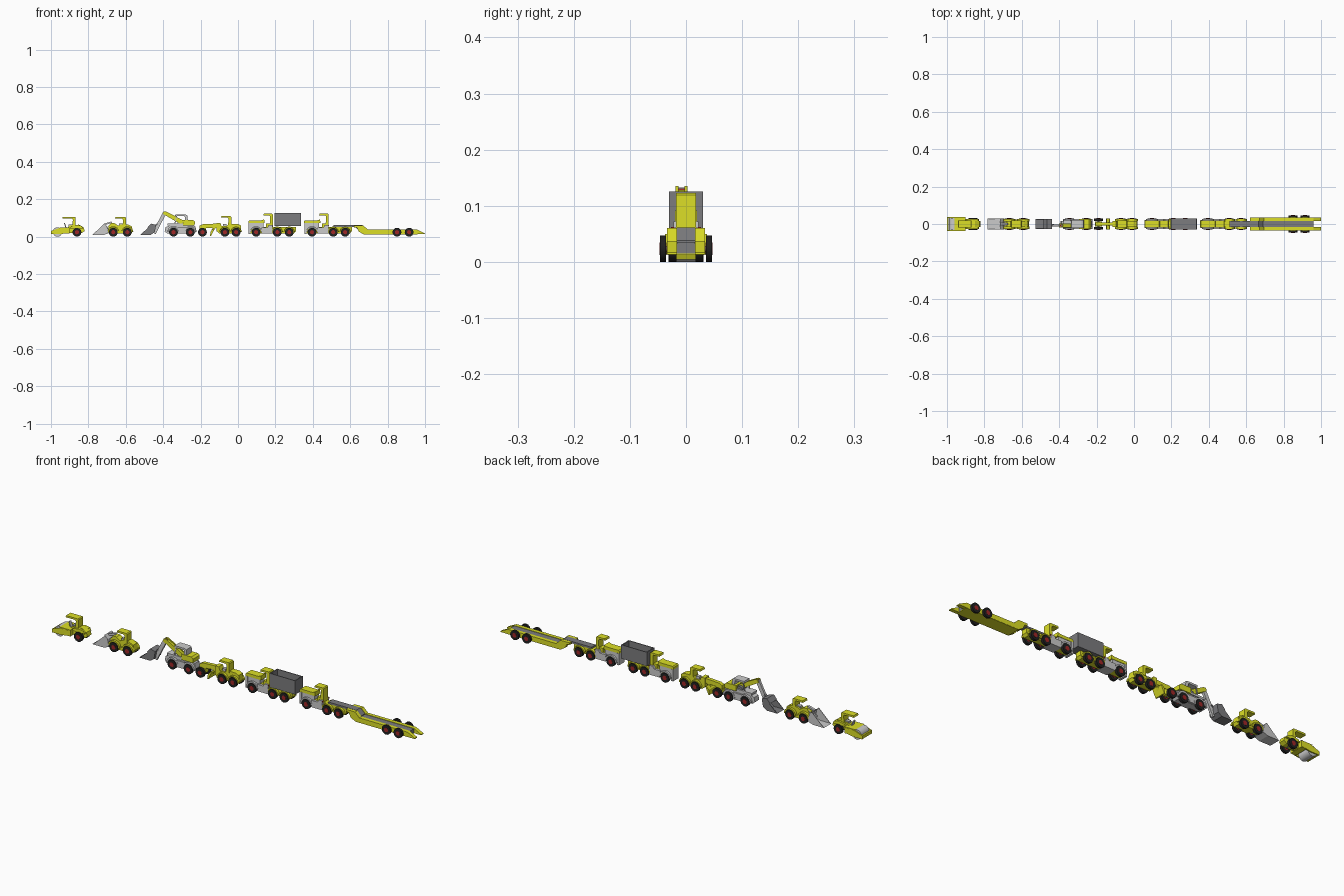
import bpy, bmesh, math
from mathutils import Matrix


def material(name, rgb):
    m = bpy.data.materials.new(name)
    m.diffuse_color = (*rgb, 1)
    return m


YELLOW = material("yellow", (0.72, 0.74, 0.02))
DARK = material("dark_grey", (0.2, 0.2, 0.21))
LIGHT = material("light_grey", (0.6, 0.6, 0.6))
BLACK = material("rubber", (0.015, 0.015, 0.015))
RED = material("hub_red", (0.35, 0.02, 0.02))


def finish(name, bm, mat):
    bmesh.ops.recalc_face_normals(bm, faces=bm.faces)
    mesh = bpy.data.meshes.new(name)
    bm.to_mesh(mesh)
    bm.free()
    ob = bpy.data.objects.new(name, mesh)
    bpy.context.collection.objects.link(ob)
    mesh.materials.append(mat)
    return ob


def prism(name, pts, w, mat, y=0.0, dx=0.0):
    """Side profile (x, z) extruded to half width w around y."""
    bm = bmesh.new()
    f = bm.faces.new([bm.verts.new((px + dx, y - w, pz)) for px, pz in pts])
    r = bmesh.ops.extrude_face_region(bm, geom=[f])
    bmesh.ops.translate(bm, verts=[v for v in r["geom"] if isinstance(v, bmesh.types.BMVert)], vec=(0, 2 * w, 0))
    return finish(name, bm, mat)


def box(name, x0, x1, z0, z1, w, mat, y=0.0, dx=0.0):
    return prism(name, [(x0, z0), (x1, z0), (x1, z1), (x0, z1)], w, mat, y, dx)


def pair(make, name, *args, y, **kw):
    for s in (-1, 1):
        make(name, *args, y=s * y, **kw)


def bar(name, a, b, t, w, mat, y=0.0):
    """Straight beam of thickness t between two side-view points."""
    d = math.hypot(b[0] - a[0], b[1] - a[1])
    nx, nz = -(b[1] - a[1]) / d * t / 2, (b[0] - a[0]) / d * t / 2
    prism(name, [(a[0] + nx, a[1] + nz), (a[0] - nx, a[1] - nz), (b[0] - nx, b[1] - nz), (b[0] + nx, b[1] + nz)], w, mat, y)


def cyl(name, x, z, r, w, mat, y=0.0, seg=24):
    bm = bmesh.new()
    bmesh.ops.create_cone(bm, cap_ends=True, segments=seg, radius1=r, radius2=r, depth=2 * w,
                          matrix=Matrix.Translation((x, y, z)) @ Matrix.Rotation(math.pi / 2, 4, "X"))
    ob = finish(name, bm, mat)
    for p in ob.data.polygons:
        p.use_smooth = len(p.vertices) == 4


def wheels(prefix, xs, y=0.0235, w=0.0065, r=0.0235):
    for x in xs:
        cyl(prefix + "_axle", x, r, 0.005, y, DARK)
        for s in (-1, 1):
            cyl(prefix + "_tyre", x, r, r, w, BLACK, s * y)
            cyl(prefix + "_hub", x, r, 0.011, w + 0.0008, RED, s * y)


def canopy(prefix, x0, x1, z0, z1, w=0.018, t=0.009, dx=0.0):
    """Rear wall with an overhanging roof."""
    prism(prefix + "_canopy", [(x1 - 0.017, z0), (x1, z0), (x1, z1 - 0.004), (x1 - 0.004, z1), (x0 + 0.003, z1),
                               (x0, z1 - t), (x1 - 0.02, z1 - t), (x1 - 0.015, z1 - t - 0.005)], w, YELLOW, dx=dx)


def arch(name, cx, r, t, w, mat, y=0.0):
    """Half-ring mudguard around a wheel."""
    steps = [math.pi * i / 10 for i in range(11)]
    pts = [(cx + (r + t) * math.cos(a), 0.0235 + (r + t) * math.sin(a)) for a in steps]
    pts += [(cx + r * math.cos(a), 0.0235 + r * math.sin(a)) for a in reversed(steps)]
    prism(name, pts, w, mat, y)


def shell(name, pts, w, mat, t=0.004):
    """Open scoop: profile strip between two end cheeks."""
    inner = [(x - t * 0.9, z + t * 0.4) for x, z in pts]
    prism(name + "_back", pts + inner[::-1], w, mat)
    pair(prism, name + "_cheek", pts, 0.0015, mat, y=w - 0.0015)


# Road roller
cyl("roller_drum", -0.965, 0.025, 0.025, 0.031, LIGHT, seg=32)
pair(prism, "roller_drum_frame", [(-1, 0.013), (-0.95, 0.013), (-0.905, 0.02), (-0.905, 0.046), (-0.955, 0.046), (-1, 0.03)], 0.003, YELLOW, y=0.035)
box("roller_frame_front", -1, -0.992, 0.014, 0.03, 0.038, YELLOW)
prism("roller_frame_top", [(-0.96, 0.05), (-0.9, 0.05), (-0.9, 0.018), (-0.93, 0.018), (-0.935, 0.042)], 0.037, YELLOW)
prism("roller_body", [(-0.915, 0.02), (-0.835, 0.02), (-0.82, 0.03), (-0.826, 0.05), (-0.85, 0.064), (-0.9, 0.06), (-0.915, 0.045)], 0.016, YELLOW)
pair(prism, "roller_fender", [(-0.9, 0.044), (-0.828, 0.044), (-0.835, 0.057), (-0.86, 0.062), (-0.892, 0.056)], 0.006, YELLOW, y=0.02)
box("roller_seat", -0.905, -0.885, 0.055, 0.066, 0.009, LIGHT)
bar("roller_steering", (-0.918, 0.045), (-0.929, 0.074), 0.005, 0.008, LIGHT)
canopy("roller", -0.94, -0.868, 0.055, 0.106)
wheels("roller", [-0.861], y=0.025)

# Wheel loader
shell("loader_bucket", [(-0.78, 0.008), (-0.72, 0.008), (-0.693, 0.018), (-0.7, 0.055), (-0.714, 0.07)], 0.029, LIGHT)
pair(bar, "loader_arm", (-0.715, 0.03), (-0.68, 0.062), 0.01, 0.003, LIGHT, y=0.01)
bar("loader_tilt_link", (-0.713, 0.066), (-0.675, 0.077), 0.008, 0.006, LIGHT)
prism("loader_body", [(-0.692, 0.02), (-0.57, 0.016), (-0.562, 0.03), (-0.568, 0.055), (-0.59, 0.066), (-0.625, 0.066),
                      (-0.64, 0.058), (-0.66, 0.072), (-0.68, 0.072), (-0.692, 0.055)], 0.016, YELLOW)
for x in (-0.667, -0.592):
    pair(arch, "loader_fender", x, 0.0255, 0.007, 0.0065, YELLOW, y=0.021)
box("loader_step", -0.648, -0.612, 0.016, 0.03, 0.024, YELLOW)
box("loader_seat", -0.637, -0.617, 0.058, 0.07, 0.009, LIGHT)
canopy("loader", -0.658, -0.6, 0.055, 0.105)
wheels("loader", [-0.667, -0.592])

# Wheeled excavator
shell("digger_bucket", [(-0.522, 0.01), (-0.465, 0.01), (-0.445, 0.024), (-0.438, 0.062), (-0.462, 0.068), (-0.48, 0.048)], 0.028, DARK)
bar("digger_bucket_link", (-0.452, 0.05), (-0.43, 0.068), 0.008, 0.007, DARK, -0.007)
bar("digger_stick", (-0.449, 0.018), (-0.392, 0.128), 0.019, 0.006, LIGHT, -0.008)
pair_y = (-0.016, 0.0)
for y in pair_y:
    prism("digger_boom", [(-0.402, 0.122), (-0.397, 0.135), (-0.385, 0.135), (-0.29, 0.085), (-0.3, 0.066), (-0.33, 0.08)], 0.003, YELLOW, y)
prism("digger_boom_core", [(-0.385, 0.12), (-0.38, 0.128), (-0.29, 0.082), (-0.3, 0.068)], 0.006, YELLOW, -0.008)
cyl("digger_elbow_pin", -0.392, 0.126, 0.005, 0.01, RED, -0.008)
prism("digger_chassis", [(-0.392, 0.028), (-0.378, 0.016), (-0.235, 0.016), (-0.222, 0.03), (-0.228, 0.055), (-0.25, 0.062), (-0.36, 0.062), (-0.388, 0.05)], 0.017, LIGHT)
for x in (-0.345, -0.255):
    pair(arch, "digger_fender", x, 0.0255, 0.008, 0.0065, LIGHT, y=0.021)
box("digger_step", -0.322, -0.279, 0.017, 0.05, 0.026, LIGHT)
cyl("digger_turntable", -0.305, 0.064, 0.02, 0.016, DARK)
prism("digger_engine", [(-0.295, 0.06), (-0.232, 0.06), (-0.23, 0.08), (-0.24, 0.088), (-0.295, 0.088)], 0.026, YELLOW)
box("digger_platform", -0.378, -0.29, 0.06, 0.07, 0.022, LIGHT)
prism("digger_cab", [(-0.282, 0.08), (-0.267, 0.08), (-0.271, 0.114), (-0.28, 0.118), (-0.335, 0.118), (-0.337, 0.109), (-0.285, 0.109)], 0.021, LIGHT)
pair(bar, "digger_cab_post", (-0.338, 0.066), (-0.328, 0.112), 0.005, 0.002, LIGHT, y=0.019)
wheels("digger", [-0.345, -0.255])

# Road grader
prism("grader_beam", [(-0.205, 0.036), (-0.205, 0.058), (-0.19, 0.066), (-0.11, 0.07), (-0.1, 0.07), (-0.1, 0.048), (-0.17, 0.045), (-0.18, 0.03)], 0.009, YELLOW)
box("grader_nose", -0.208, -0.172, 0.02, 0.04, 0.013, YELLOW)
prism("grader_blade", [(-0.15, 0.004), (-0.144, 0.004), (-0.127, 0.04), (-0.132, 0.044), (-0.146, 0.028)], 0.029, YELLOW)
bar("grader_blade_arm", (-0.138, 0.03), (-0.118, 0.06), 0.012, 0.007, YELLOW)
prism("grader_body", [(-0.115, 0.03), (-0.1, 0.016), (0.01, 0.016), (0.018, 0.03), (0.015, 0.06), (-0.002, 0.068), (-0.05, 0.068),
                      (-0.06, 0.056), (-0.088, 0.056), (-0.095, 0.074), (-0.115, 0.074)], 0.016, YELLOW)
for x in (-0.07, -0.01):
    pair(arch, "grader_fender", x, 0.0255, 0.005, 0.006, YELLOW, y=0.021)
box("grader_seat", -0.08, -0.062, 0.056, 0.068, 0.009, LIGHT)
canopy("grader", -0.092, -0.036, 0.06, 0.11)
wheels("grader", [-0.19, -0.07, -0.01])


# Trucks share a cab and chassis
def truck(name, dx):
    prism(name + "_chassis", [(0.06, 0.018), (0.3, 0.018), (0.31, 0.03), (0.31, 0.052), (0.13, 0.052), (0.06, 0.04)], 0.015, YELLOW, dx=dx)
    box(name + "_grille", 0.056, 0.068, 0.014, 0.072, 0.022, LIGHT, dx=dx)
    box(name + "_engine", 0.065, 0.135, 0.04, 0.072, 0.018, LIGHT, dx=dx)
    prism(name + "_bonnet", [(0.055, 0.072), (0.055, 0.082), (0.06, 0.087), (0.125, 0.087), (0.14, 0.092), (0.142, 0.072)], 0.02, YELLOW, dx=dx)
    arch(name + "_front_fender", 0.097 + dx, 0.0255, 0.007, 0.028, LIGHT)
    prism(name + "_cab_side", [(0.127, 0.016), (0.185, 0.016), (0.185, 0.062), (0.165, 0.062), (0.158, 0.05), (0.125, 0.05)], 0.027, LIGHT, dx=dx)
    box(name + "_seat", 0.15, 0.17, 0.05, 0.07, 0.014, YELLOW, dx=dx)
    canopy(name, 0.135, 0.186, 0.03, 0.123, w=0.018, dx=dx)
    pair(box, name + "_cab_lamp", 0.183, 0.187, 0.056, 0.062, 0.003, RED, y=0.024, dx=dx)
    for x in (0.21, 0.274):
        pair(arch, name + "_rear_fender", x + dx, 0.0255, 0.005, 0.006, YELLOW, y=0.021)
    wheels(name, [x + dx for x in (0.097, 0.21, 0.274)])


truck("dump_truck", 0)
truck("tractor_truck", 0.299)

# Dump body, open at the top
box("dump_bed_floor", 0.195, 0.337, 0.056, 0.064, 0.03, DARK)
pair(box, "dump_bed_side", 0.195, 0.337, 0.056, 0.125, 0.002, DARK, y=0.028)
box("dump_bed_front", 0.195, 0.2, 0.056, 0.125, 0.03, DARK)
box("dump_bed_tailgate", 0.332, 0.337, 0.056, 0.125, 0.03, DARK)

# Low loader trailer
prism("trailer_gooseneck", [(0.51, 0.052), (0.51, 0.061), (0.665, 0.061), (0.69, 0.038), (0.69, 0.018), (0.665, 0.018), (0.625, 0.052)], 0.017, DARK)
pair(prism, "trailer_rail", [(0.62, 0.06), (0.67, 0.06), (0.694, 0.037), (0.96, 0.037), (1, 0.017), (1, 0.013), (0.67, 0.013), (0.645, 0.028), (0.635, 0.048), (0.62, 0.05)],
     0.009, YELLOW, y=0.025)
box("trailer_deck", 0.68, 0.96, 0.015, 0.035, 0.018, DARK)
box("trailer_belly", 0.67, 0.96, 0.012, 0.018, 0.033, YELLOW)
wheels("trailer", [0.85, 0.915], y=0.041, w=0.0055)
